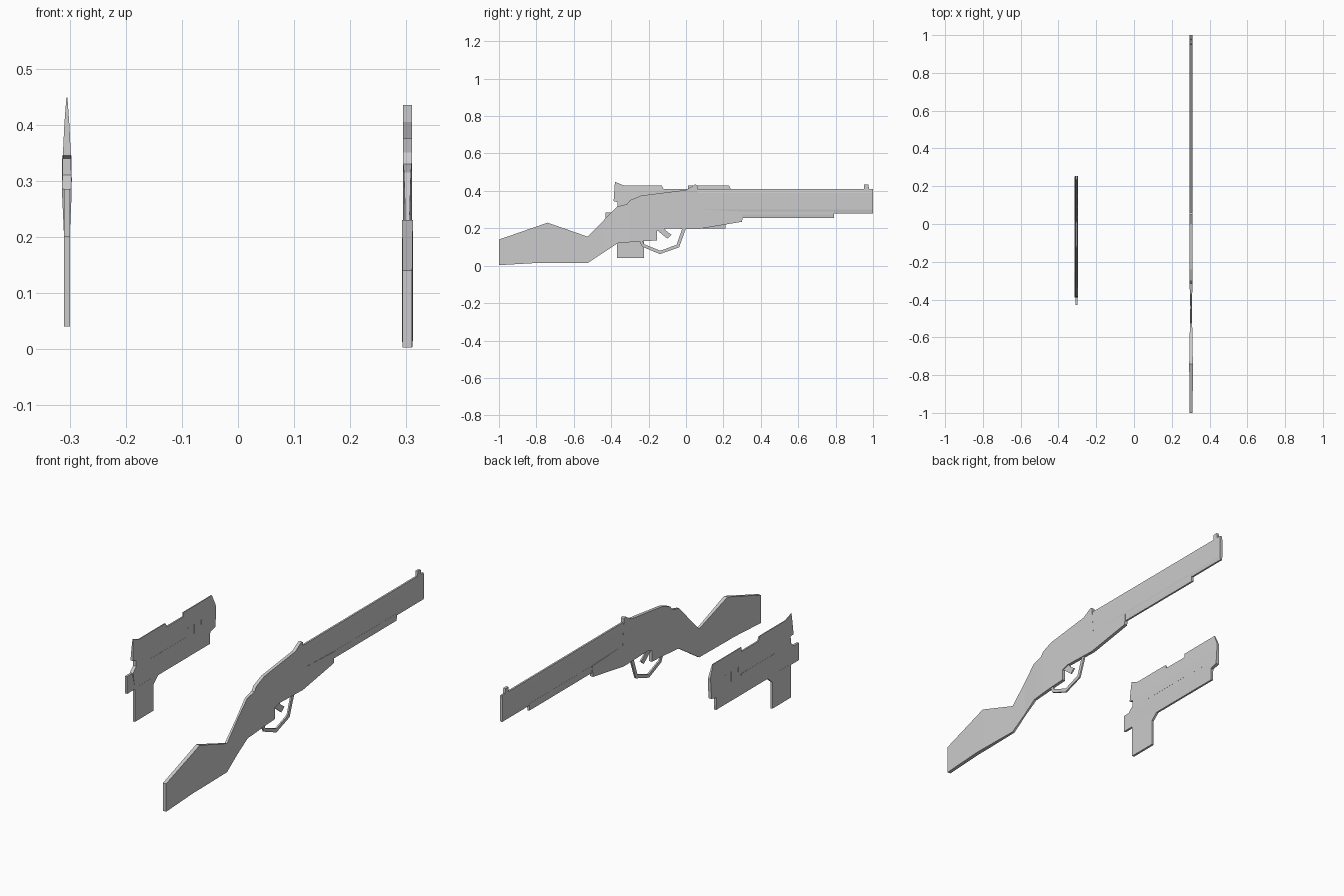
import bpy, bmesh

RIFLE_X, PISTOL_X = 0.302, -0.305


def width_at(t, keys):
    """Linear interpolation of half-width along a list of (position, half-width)."""
    if t <= keys[0][0]:
        return keys[0][1]
    for (a, wa), (b, wb) in zip(keys, keys[1:]):
        if t <= b:
            return wa + (wb - wa) * (t - a) / (b - a)
    return keys[-1][1]


def plate(name, cx, pts, half, axis=2):
    """Side profile (y, z) given thickness; half is a number or keys along axis."""
    keys = half if isinstance(half, list) else [(0, half)]
    bm = bmesh.new()
    rings = [[bm.verts.new((s, y, z)) for y, z in pts] for s in (-1, 1)]
    bm.faces.new(rings[0])
    bm.faces.new(rings[1][::-1])
    n = len(pts)
    for i in range(n):
        j = (i + 1) % n
        bm.faces.new((rings[0][i], rings[1][i], rings[1][j], rings[0][j]))
    if len(keys) > 1:
        for t, _ in keys:
            co, no = [0, 0, 0], [0, 0, 0]
            co[axis], no[axis] = t, 1
            bmesh.ops.bisect_plane(bm, geom=bm.verts[:] + bm.edges[:] + bm.faces[:],
                                   dist=1e-5, plane_co=co, plane_no=no)
    for v in bm.verts:
        v.co.x *= width_at(v.co[axis], keys)
    bmesh.ops.recalc_face_normals(bm, faces=bm.faces[:])
    me = bpy.data.meshes.new(name)
    bm.to_mesh(me)
    bm.free()
    ob = bpy.data.objects.new(name, me)
    ob.location.x = cx
    bpy.context.collection.objects.link(ob)
    return ob


def box(name, cx, y0, y1, z0, z1, half):
    return plate(name, cx, [(y0, z0), (y1, z0), (y1, z1), (y0, z1)], half)


# Rifle: stock, wrist and receiver in one tapering body
plate("rifle_stock_and_receiver", RIFLE_X, [
    (-1, 0.003), (-0.79, 0.015), (-0.525, 0.015), (-0.365, 0.12), (-0.25, 0.13),
    (-0.155, 0.135), (-0.155, 0.19), (-0.12, 0.2), (0.06, 0.195), (0.30, 0.235),
    (0.305, 0.29), (0.07, 0.30), (0.06, 0.43), (0.05, 0.435), (0.0, 0.405),
    (-0.24, 0.375), (-0.3, 0.35), (-0.315, 0.33), (-0.37, 0.315),
    (-0.525, 0.155), (-0.74, 0.23), (-1, 0.14)],
    [(-1, 0.0085), (-0.74, 0.0097), (-0.525, 0.006), (-0.44, 0.004),
     (-0.36, 0.0065), (-0.3, 0.008), (0.31, 0.008)], axis=1)

# Rifle: chamfered barrel, magazine tube and front sight
plate("rifle_barrel", RIFLE_X, [(0.04, 0.28), (1, 0.28), (1, 0.41), (0.04, 0.41)],
      [(0.28, 0.0045), (0.30, 0.0075), (0.39, 0.0075), (0.41, 0.0045)])
plate("rifle_magazine_tube", RIFLE_X, [(0.28, 0.255), (0.79, 0.255), (0.79, 0.29), (0.28, 0.29)],
      [(0.255, 0.0045), (0.275, 0.0065), (0.29, 0.0065)])
plate("rifle_front_sight", RIFLE_X,
      [(0.95, 0.40), (0.98, 0.40), (0.975, 0.435), (0.953, 0.435)], 0.006)

# Rifle: trigger and guard loop
plate("rifle_trigger", RIFLE_X,
      [(-0.155, 0.19), (-0.10, 0.145), (-0.077, 0.165), (-0.105, 0.185), (-0.12, 0.205)], 0.0035)
plate("rifle_trigger_guard", RIFLE_X, [
    (-0.25, 0.135), (-0.235, 0.102), (-0.14, 0.062), (-0.037, 0.098), (0.0, 0.2),
    (-0.018, 0.205), (-0.05, 0.112), (-0.137, 0.08), (-0.225, 0.115), (-0.232, 0.135)], 0.004)

# Pistol: body with diamond-like cross-section
plate("pistol_body", PISTOL_X, [
    (-0.37, 0.2), (0.21, 0.2), (0.21, 0.26), (0.25, 0.27), (0.255, 0.375), (0.23, 0.43),
    (0.01, 0.43), (0.01, 0.41), (-0.12, 0.41), (-0.13, 0.43), (-0.335, 0.43),
    (-0.38, 0.448), (-0.387, 0.345), (-0.365, 0.34), (-0.365, 0.31), (-0.39, 0.285)],
    [(0.2, 0.005), (0.28, 0.0087), (0.345, 0.0072), (0.40, 0.0045), (0.448, 0.001)])

# Pistol: grip and rear tail
plate("pistol_grip", PISTOL_X, [
    (-0.37, 0.04), (-0.225, 0.04), (-0.225, 0.17), (-0.185, 0.205), (-0.37, 0.205)], 0.0055)
box("pistol_tail", PISTOL_X, -0.43, -0.35, 0.2, 0.285, 0.0055)

# Pistol: raised side strips and ribs
box("pistol_slide_rail", PISTOL_X, -0.25, 0.02, 0.298, 0.306, 0.0088)
for i, y in enumerate((0.03, 0.085, 0.14)):
    box(f"pistol_side_rib_{i + 1}", PISTOL_X, y, y + 0.012, 0.295, 0.345, 0.0086)
